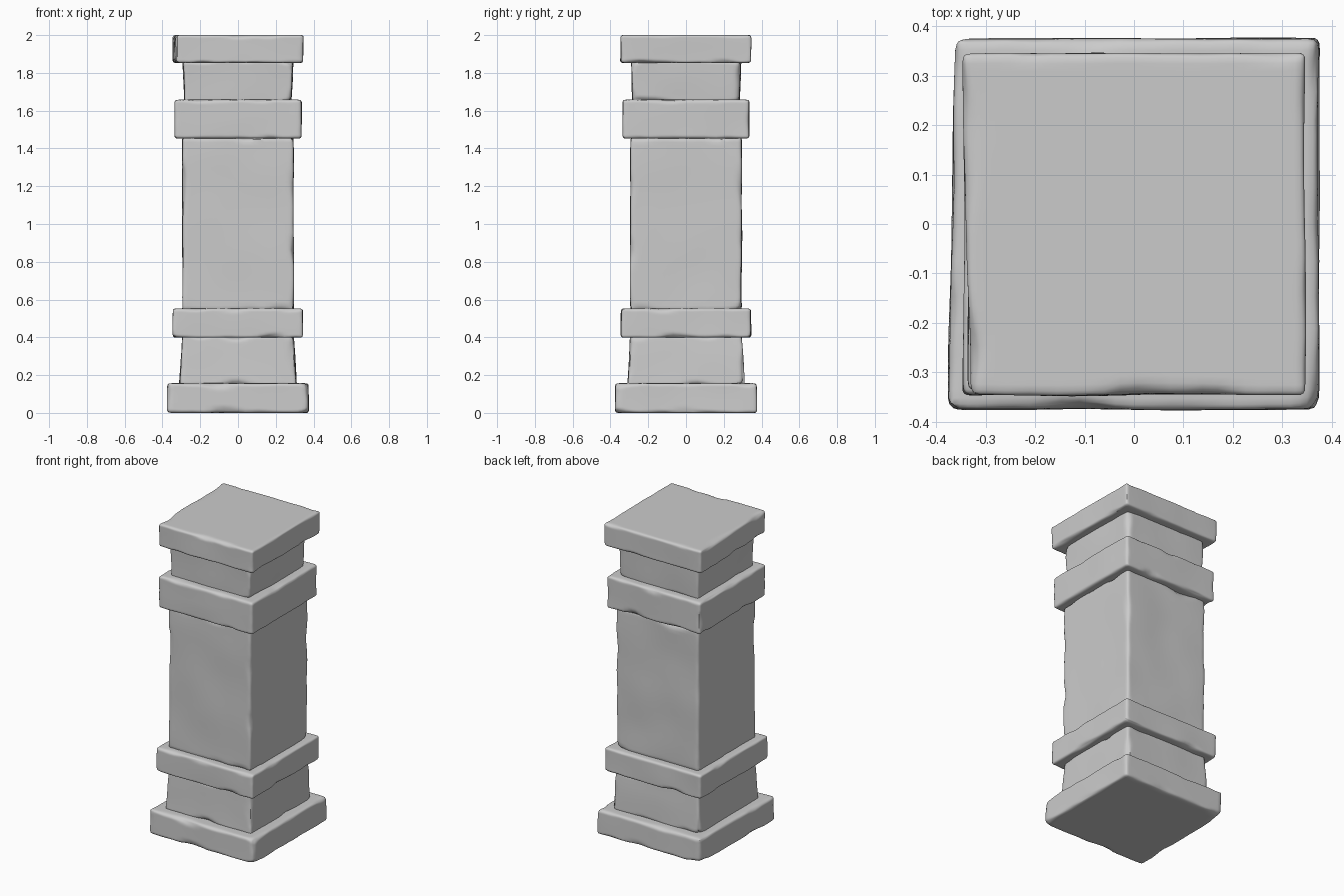
import bpy, bmesh, math
from mathutils import Vector, noise

if "Cube" in bpy.data.objects:
    bpy.data.objects.remove(bpy.data.objects["Cube"])

CUTS = 27


def worn_block(name, z0, z1, bottom, top, seed, wear=0.014, chip=0.05, skew=(0, 0), centre=(0, 0)):
    """Stone block with uneven, chipped edges. bottom/top are half widths;
    skew shifts the left face at its front and back ends."""
    bm = bmesh.new()
    bmesh.ops.create_cube(bm, size=2)
    bmesh.ops.subdivide_edges(bm, edges=bm.edges[:], cuts=CUTS, use_grid_fill=True)
    hz = (z1 - z0) / 2
    half = Vector((max(bottom, top), max(bottom, top), hz))
    offset = Vector((seed * 7.3, seed * 3.1, seed * 5.7))
    for v in bm.verts:
        # crowd the grid lines towards the edges
        u = [0.3 * c + 0.7 * math.sin(c * math.pi / 2) for c in v.co]
        p = Vector((u[0] * half.x, u[1] * half.y, u[2] * half.z))
        # edge radius varies along each edge, with occasional deeper chips
        n = noise.noise(p * 7 + offset)
        r = wear * (1 + 0.5 * noise.noise(p * 13 - offset)) + chip * max(0, n - 0.12)
        r = min(r, hz * 0.6)
        q = Vector([max(-(h - r), min(h - r, c)) for c, h in zip(p, half)])
        d = p - q
        if d.length > 1e-6:
            over = sum(1 for c in d if abs(c) > 1e-6)
            if over > 1:
                p = q + d.normalized() * r
        # gentle unevenness of the side faces
        wob = 0.005 * noise.noise(p * 4 + offset * 2)
        t = (p.z / hz + 1) / 2
        s = (bottom + (top - bottom) * t + wob) / half.x
        x, y = p.x * s, p.y * s
        k = y / half.y
        left = max(0, (half.x - x) / (2 * half.x))
        x += left * (skew[0] * (1 - k) / 2 + skew[1] * (1 + k) / 2)
        v.co = (x + centre[0], y + centre[1], p.z + (z0 + z1) / 2)
    me = bpy.data.meshes.new(name)
    bm.to_mesh(me)
    bm.free()
    ob = bpy.data.objects.new(name, me)
    bpy.context.collection.objects.link(ob)
    bpy.ops.object.select_all(action='DESELECT')
    ob.select_set(True)
    bpy.context.view_layer.objects.active = ob
    bpy.ops.object.shade_smooth_by_angle(angle=math.radians(40))
    return ob


# Base and lower mouldings
worn_block("base_slab", 0.0, 0.157, 0.376, 0.374, 1, wear=0.018, skew=(-0.001, 0.014))
worn_block("lower_neck", 0.145, 0.41, 0.311, 0.294, 2, wear=0.016, chip=0.06)
worn_block("lower_band", 0.398, 0.552, 0.343, 0.343, 3)

# Main shaft
worn_block("shaft", 0.54, 1.46, 0.294, 0.294, 4, wear=0.016, chip=0.06)

# Upper mouldings and cap
worn_block("upper_band", 1.453, 1.658, 0.335, 0.335, 5, wear=0.016, chip=0.06)
worn_block("upper_neck", 1.645, 1.865, 0.283, 0.291, 6)
worn_block("cap_slab", 1.853, 2.0, 0.345, 0.345, 7, skew=(0.014, -0.003))
